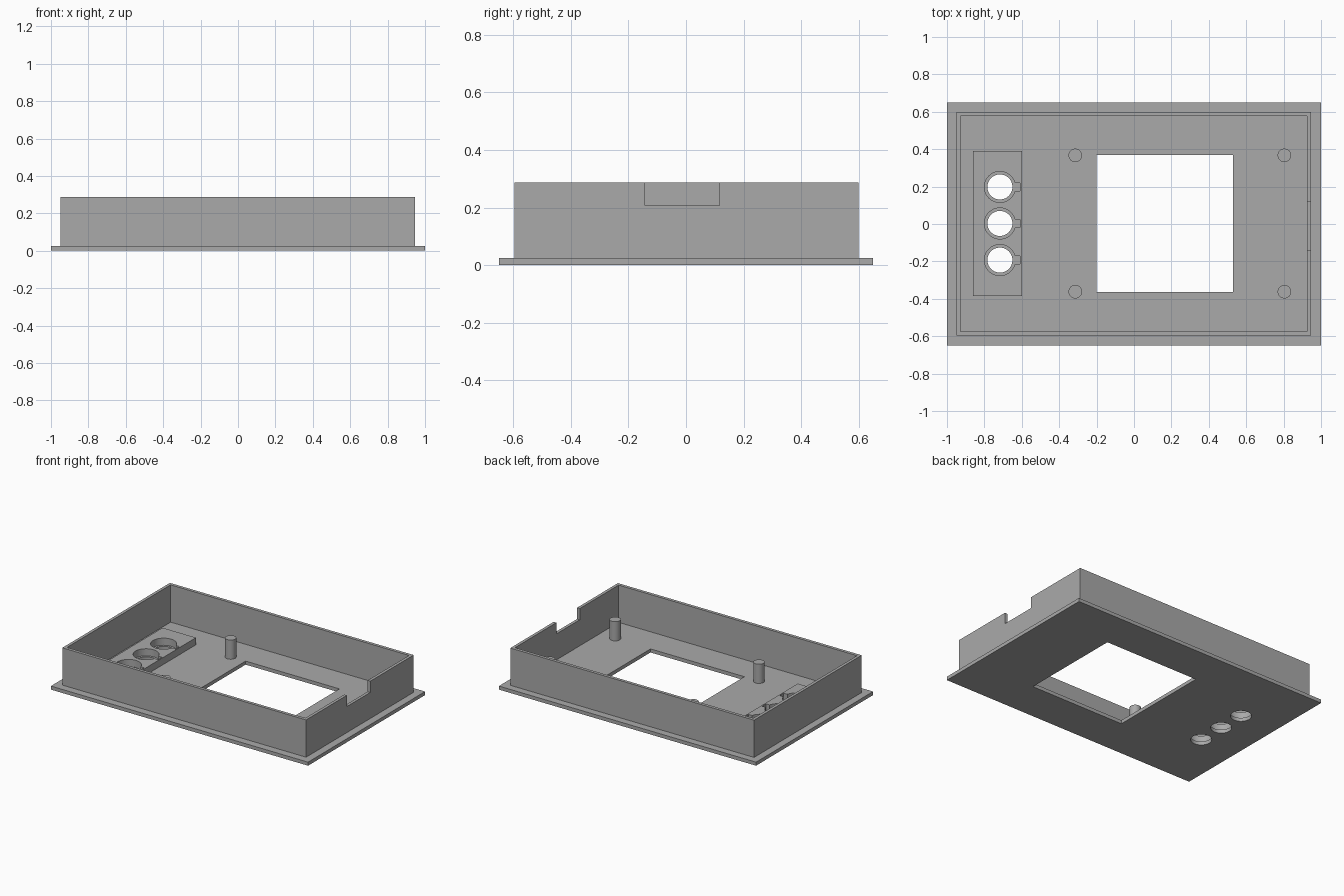
import bpy
import math

if "Cube" in bpy.data.objects:
    bpy.data.objects.remove(bpy.data.objects["Cube"])

PLATE_TOP, WALL_TOP = 0.025, 0.287
BLOCK_TOP, POST_TOP = 0.075, 0.16
HOLE_X = -0.717
HOLE_YS = (-0.193, 0.003, 0.198)

grey = bpy.data.materials.new("plain grey")
grey.diffuse_color = (0.4, 0.4, 0.4, 1)
grey.use_nodes = True
grey.node_tree.nodes["Principled BSDF"].inputs["Base Color"].default_value = grey.diffuse_color


def box(name, x0, x1, y0, y1, z0, z1):
    bpy.ops.mesh.primitive_cube_add(
        size=1, location=((x0 + x1) / 2, (y0 + y1) / 2, (z0 + z1) / 2))
    ob = bpy.context.object
    ob.name = name
    ob.scale = (x1 - x0, y1 - y0, z1 - z0)
    bpy.ops.object.transform_apply(location=True, rotation=False, scale=True)
    ob.data.materials.append(grey)
    return ob


def cylinder(name, x, y, r, z0, z1):
    bpy.ops.mesh.primitive_cylinder_add(
        vertices=48, radius=r, depth=z1 - z0, location=(x, y, (z0 + z1) / 2))
    ob = bpy.context.object
    ob.name = name
    ob.data.materials.append(grey)
    return ob


def smooth(ob):
    bpy.ops.object.select_all(action='DESELECT')
    ob.select_set(True)
    bpy.context.view_layer.objects.active = ob
    bpy.ops.object.shade_smooth_by_angle(angle=math.radians(30))


def cut(ob, cutters):
    """Subtract each cutter from the part, then remove the cutter."""
    for c in cutters:
        c.hide_render = True
        bpy.context.view_layer.objects.active = ob
        mod = ob.modifiers.new("cut", 'BOOLEAN')
        mod.operation = 'DIFFERENCE'
        mod.solver = 'EXACT'
        mod.object = c
        bpy.ops.object.modifier_apply(modifier=mod.name)
        bpy.data.objects.remove(c, do_unlink=True)


# Face plate with the display window and three through holes
plate = box("face_plate", -1, 1, -0.65, 0.65, 0, PLATE_TOP)
cut(plate, [box("window_cutter", -0.2, 0.53, -0.363, 0.37, -0.1, 0.1)]
    + [cylinder("hole_cutter", HOLE_X, y, 0.067, -0.1, 0.1) for y in HOLE_YS])
smooth(plate)

# Surrounding wall, open at the top, with a cable notch on the right
wall = box("side_walls", -0.949, 0.947, -0.596, 0.599, PLATE_TOP, WALL_TOP)
cut(wall, [box("cavity_cutter", -0.928, 0.926, -0.574, 0.577, -0.1, 0.5),
           box("notch_cutter", 0.85, 1.1, -0.143, 0.117, 0.208, 0.5)])

# Raised button block with keyed sockets
block = box("button_block", -0.86, -0.6, -0.385, 0.39, PLATE_TOP, BLOCK_TOP)
for y in HOLE_YS:
    cut(block, [cylinder("socket_cutter", HOLE_X, y, 0.083, -0.1, 0.2),
                box("key_cutter", HOLE_X, -0.609, y - 0.022, y + 0.022, -0.1, 0.2)])
smooth(block)

# Four mounting posts
for x in (-0.314, 0.804):
    for y in (-0.362, 0.367):
        smooth(cylinder("mounting_post", x, y, 0.036, PLATE_TOP, POST_TOP))
